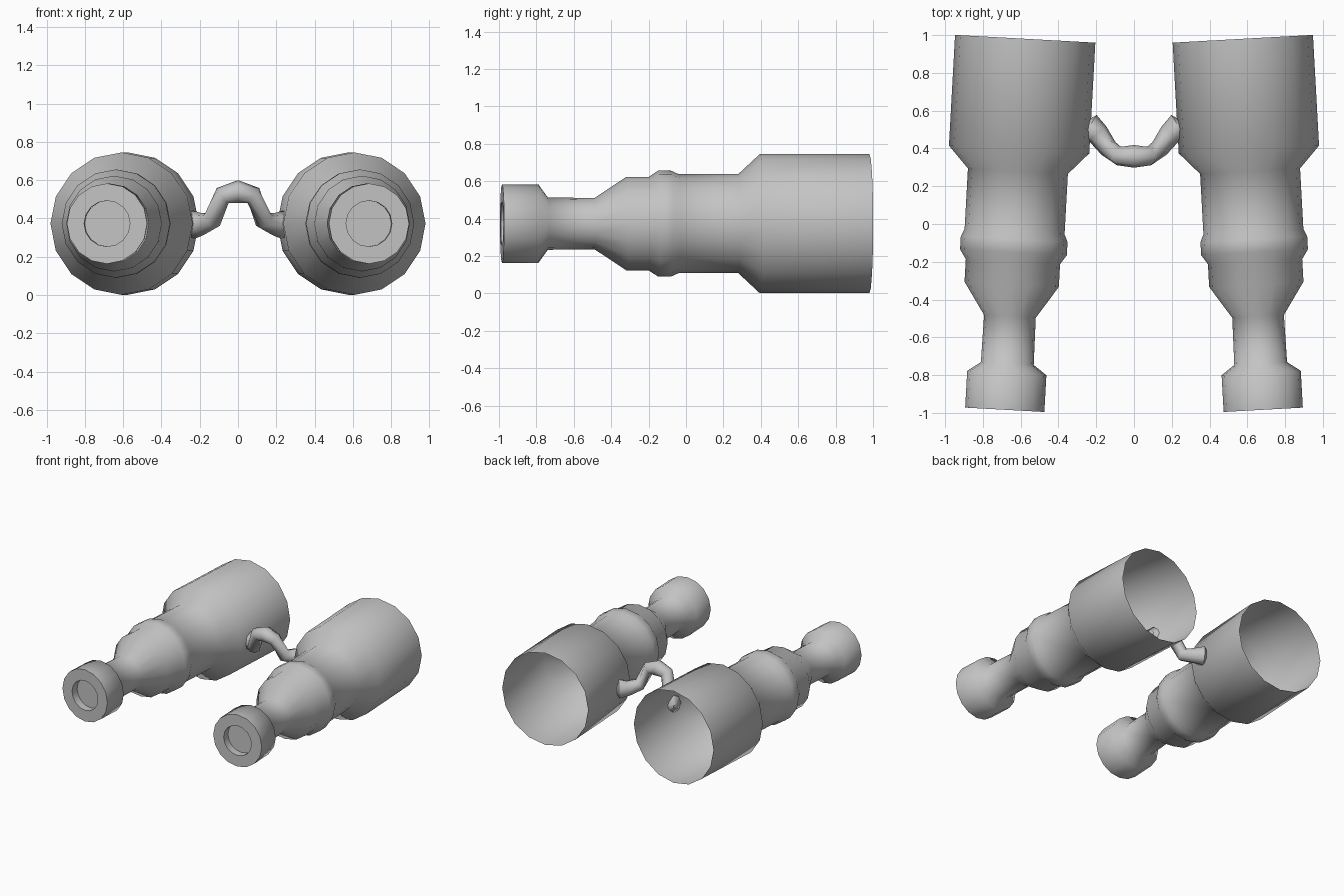
import bpy
import bmesh
import math

cube = bpy.data.objects.get("Cube")
if cube:
    bpy.data.objects.remove(cube, do_unlink=True)

grey = bpy.data.materials.new("plain_grey")
grey.use_nodes = True
colour = (0.55, 0.55, 0.55, 1)
grey.diffuse_color = colour
grey.node_tree.nodes["Principled BSDF"].inputs["Base Color"].default_value = colour

SIDES = 16
TILT = 0.055

# Barrel profile: (distance along axis, radius), eyepiece recess to open rim
PROFILE = [
    (-0.925, 0.12), (-0.985, 0.12), (-0.985, 0.21), (-0.79, 0.21),
    (-0.74, 0.14), (-0.49, 0.137), (-0.32, 0.25), (-0.20, 0.25),
    (-0.15, 0.283), (-0.08, 0.283), (-0.04, 0.265), (0.28, 0.265),
    (0.395, 0.372), (0.982, 0.372),
]


def smooth(obj, degrees):
    bpy.ops.object.select_all(action="DESELECT")
    obj.select_set(True)
    bpy.context.view_layer.objects.active = obj
    bpy.ops.object.shade_smooth_by_angle(angle=math.radians(degrees))


def barrel(name, side):
    bm = bmesh.new()
    rings = []
    for y, r in PROFILE:
        angles = [2 * math.pi * i / SIDES for i in range(SIDES)]
        rings.append([bm.verts.new((r * math.cos(a), y, r * math.sin(a))) for a in angles])
    # Recessed eyepiece lens
    bm.faces.new(rings[0])
    for a, b in zip(rings, rings[1:]):
        for i in range(SIDES):
            j = (i + 1) % SIDES
            bm.faces.new((a[i], b[i], b[j], a[j]))
    mesh = bpy.data.meshes.new(name)
    bm.to_mesh(mesh)
    bm.free()
    mesh.materials.append(grey)
    obj = bpy.data.objects.new(name, mesh)
    bpy.context.collection.objects.link(obj)
    obj.location = (side * 0.63, 0, 0.373)
    obj.rotation_euler.z = side * TILT
    smooth(obj, 60)


barrel("left_barrel", 1)
barrel("right_barrel", -1)

# Arched bridge: (x, y, z, thickness factor) from the middle to the left end
half = [
    (0.0, 0.358, 0.54, 1.2), (0.08, 0.36, 0.52, 1.0), (0.135, 0.40, 0.39, 1.0),
    (0.19, 0.475, 0.37, 1.2), (0.235, 0.512, 0.367, 1.5), (0.27, 0.525, 0.367, 0.3),
]
path = [(-x, y, z, r) for x, y, z, r in reversed(half[1:])] + half
curve = bpy.data.curves.new("bridge", "CURVE")
curve.dimensions = "3D"
curve.twist_mode = "Z_UP"
curve.bevel_depth = 0.05
curve.bevel_resolution = 2
curve.use_fill_caps = True
spline = curve.splines.new("POLY")
spline.points.add(len(path) - 1)
for point, (x, y, z, r) in zip(spline.points, path):
    point.co = (x, y, z, 1)
    point.radius = r
curve.materials.append(grey)
bridge = bpy.data.objects.new("bridge", curve)
bpy.context.collection.objects.link(bridge)
bpy.ops.object.select_all(action="DESELECT")
bridge.select_set(True)
bpy.context.view_layer.objects.active = bridge
bpy.ops.object.convert(target="MESH")
smooth(bpy.context.object, 70)
